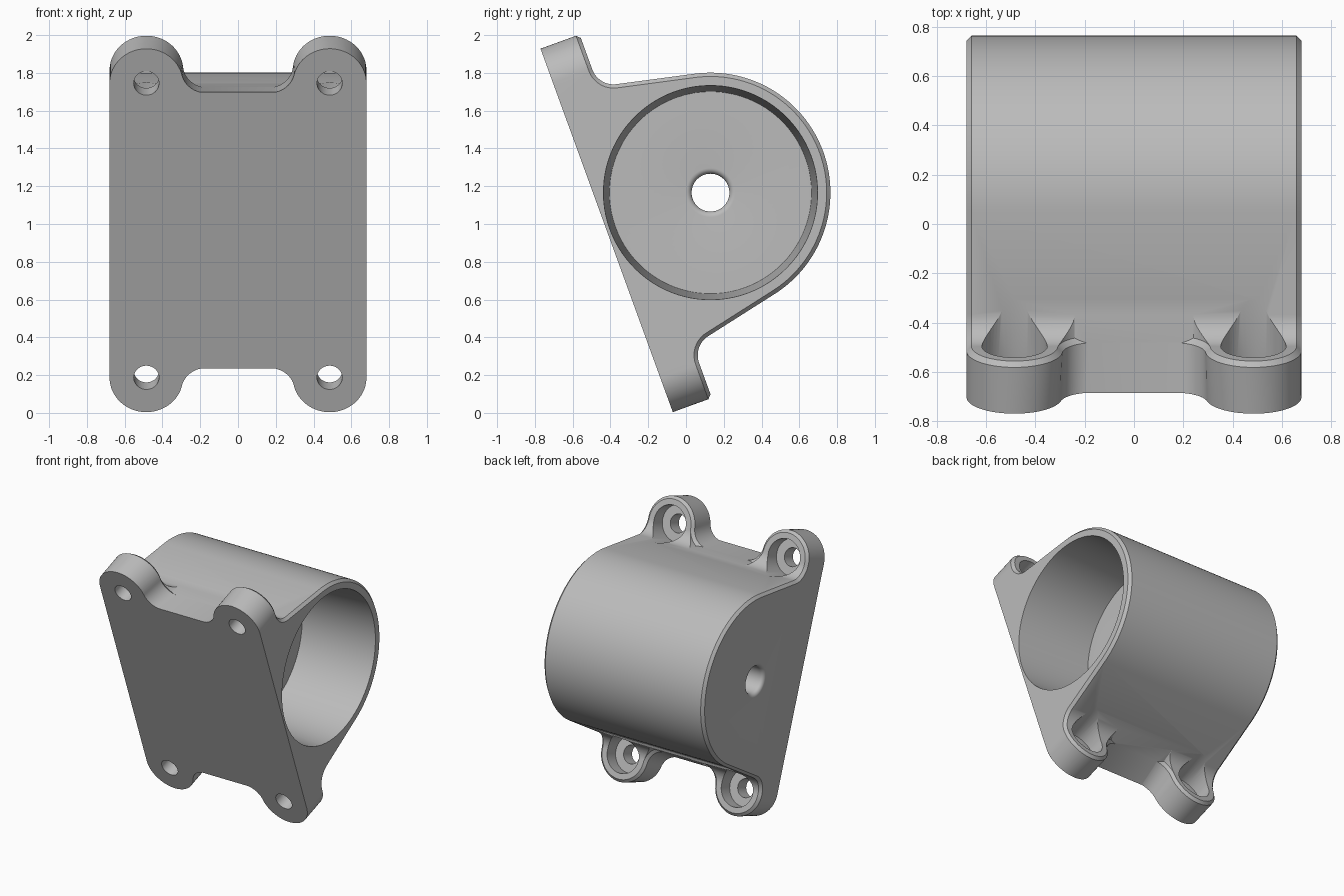
import bpy, bmesh
from math import sin, cos, pi, radians, sqrt, atan2
from mathutils import Matrix

if "Cube" in bpy.data.objects:
    bpy.data.objects.remove(bpy.data.objects["Cube"], do_unlink=True)

# Work frame: x = width, y = depth from the mounting face, z = along the face
HALF_W = 0.68
CHAMFER = 0.02
BARREL_R, BARREL_Y = 0.635, 0.585
SLOPE = radians(12.4)              # lean of the walls tangent to the barrel
PLATE_T, BLEND_R = 0.22, 0.12
LUG_X, LUG_Z, LUG_R = 0.485, 0.829, 0.195
NOTCH_R = 0.13
ENDS = [(-HALF_W, CHAMFER), (CHAMFER - HALF_W, 0),
        (HALF_W - CHAMFER, 0), (HALF_W, CHAMFER)]


def loft(name, rings):
    """Skin a row of equal-length closed rings and cap both ends."""
    bm = bmesh.new()
    rows = [[bm.verts.new(p) for p in ring] for ring in rings]
    count = len(rows[0])
    for a, b in zip(rows, rows[1:]):
        for i in range(count):
            j = (i + 1) % count
            bm.faces.new((a[i], a[j], b[j], b[i]))
    bm.faces.new(rows[0])
    bm.faces.new(rows[-1])
    bmesh.ops.recalc_face_normals(bm, faces=bm.faces)
    mesh = bpy.data.meshes.new(name)
    bm.to_mesh(mesh)
    bm.free()
    obj = bpy.data.objects.new(name, mesh)
    bpy.context.collection.objects.link(obj)
    return obj


def combine(target, tool, operation):
    """Apply a boolean and discard the tool."""
    tool.hide_render = True
    mod = target.modifiers.new("combine", 'BOOLEAN')
    mod.operation = operation
    mod.solver = 'EXACT'
    mod.object = tool
    bpy.context.view_layer.objects.active = target
    bpy.ops.object.modifier_apply(modifier=mod.name)
    bpy.data.objects.remove(tool, do_unlink=True)


def arc(cx, cy, r, start, end, steps):
    return [(cx + r * cos(start + (end - start) * i / steps),
             cy + r * sin(start + (end - start) * i / steps))
            for i in range(steps + 1)]


def wall_z(y, grow=0.0):
    """Height of the sloping wall at depth y, moved outward by grow."""
    return (BARREL_R + grow + (BARREL_Y - y) * sin(SLOPE)) / cos(SLOPE)


def body_profile(inset):
    top = wall_z(0, -inset)
    curve = arc(BARREL_Y, 0, BARREL_R - inset, pi / 2 - SLOPE, SLOPE - pi / 2, 72)
    return [(0, top)] + curve + [(0, -top)]


def lug_profile(inset):
    """Side section of a lug, with the blend into the body."""
    cy = PLATE_T + BLEND_R
    cz = wall_z(cy, BLEND_R)
    blend = arc(cy, cz, BLEND_R + inset, pi, 1.5 * pi - SLOPE, 16)
    return [(0, 0.5), (0, 1.1), (PLATE_T - inset, 1.1)] + blend + [(blend[-1][0], 0.5)]


def lug_outline(y, inset):
    """Face-on outline of a pair of lugs with the notch between them."""
    cz = wall_z(y) - 0.003 + NOTCH_R
    cx = LUG_X - sqrt((LUG_R + NOTCH_R) ** 2 - (LUG_Z - cz) ** 2)
    lean = atan2(LUG_Z - cz, LUG_X - cx)
    half = arc(cx, cz, NOTCH_R + inset, -pi / 2, lean, 16)
    half += arc(LUG_X, LUG_Z, LUG_R - inset, pi + lean, 0, 36)[1:]
    half += [(0.72, LUG_Z), (0.72, 0.4)]
    return half + [(-x, z) for x, z in reversed(half)]


# Barrel housing with chamfered ends
bracket = loft("mounting_bracket",
               [[(x, y, z) for y, z in body_profile(c)] for x, c in ENDS])

# Upper and lower lug pairs
for s in (1, -1):
    lugs = loft("lug_pair", [[(x, y, s * z) for y, z in lug_profile(c)] for x, c in ENDS])
    levels = [(-0.1, 0), (PLATE_T - CHAMFER, 0), (PLATE_T, CHAMFER), (0.5, CHAMFER)]
    outline = loft("lug_outline",
                   [[(x, y, s * z) for x, z in lug_outline(y, c)] for y, c in levels])
    combine(lugs, outline, 'INTERSECT')
    combine(bracket, lugs, 'UNION')

# Tapered bore, open on the left, with a rounded-edge shaft hole in its floor
FLOOR_X, HOLE_R, ROUND = 0.08, 0.1, 0.03
bore = [(-0.72, HOLE_R + ROUND)]
bore += arc(ROUND - HALF_W, HOLE_R + ROUND, ROUND, pi, 1.5 * pi, 6)
bore += arc(FLOOR_X - ROUND, HOLE_R + ROUND, ROUND, 1.5 * pi, 2 * pi, 6)
bore += [(FLOOR_X, 0.535), (HALF_W, 0.567), (0.72, 0.569)]
combine(bracket, loft("bore_cutter", [
    [(x, y, z) for y, z in arc(BARREL_Y, 0, r, 0, 2 * pi, 96)[:-1]]
    for x, r in bore]), 'DIFFERENCE')

# Counterbored screw holes
screw = [(-0.1, 0.067), (0.11, 0.067), (0.11, 0.133), (0.9, 0.133)]
for sx in (1, -1):
    for sz in (1, -1):
        combine(bracket, loft("screw_cutter", [
            [(x, y, z) for x, z in arc(sx * LUG_X, sz * LUG_Z, r, 0, 2 * pi, 48)[:-1]]
            for y, r in screw]), 'DIFFERENCE')

# Lean the bracket back and stand it on the ground
bracket.data.transform(Matrix.Translation((0, -0.42, 0.966)) @ Matrix.Rotation(radians(20), 4, 'X'))

# Single grey finish
grey = bpy.data.materials.new("plain_grey")
grey.use_nodes = True
colour = (0.5, 0.5, 0.5, 1)
grey.diffuse_color = colour
grey.node_tree.nodes["Principled BSDF"].inputs["Base Color"].default_value = colour
bracket.data.materials.clear()
bracket.data.materials.append(grey)

bpy.ops.object.select_all(action='DESELECT')
bracket.select_set(True)
bpy.context.view_layer.objects.active = bracket
bpy.ops.object.shade_smooth_by_angle(angle=radians(28))
